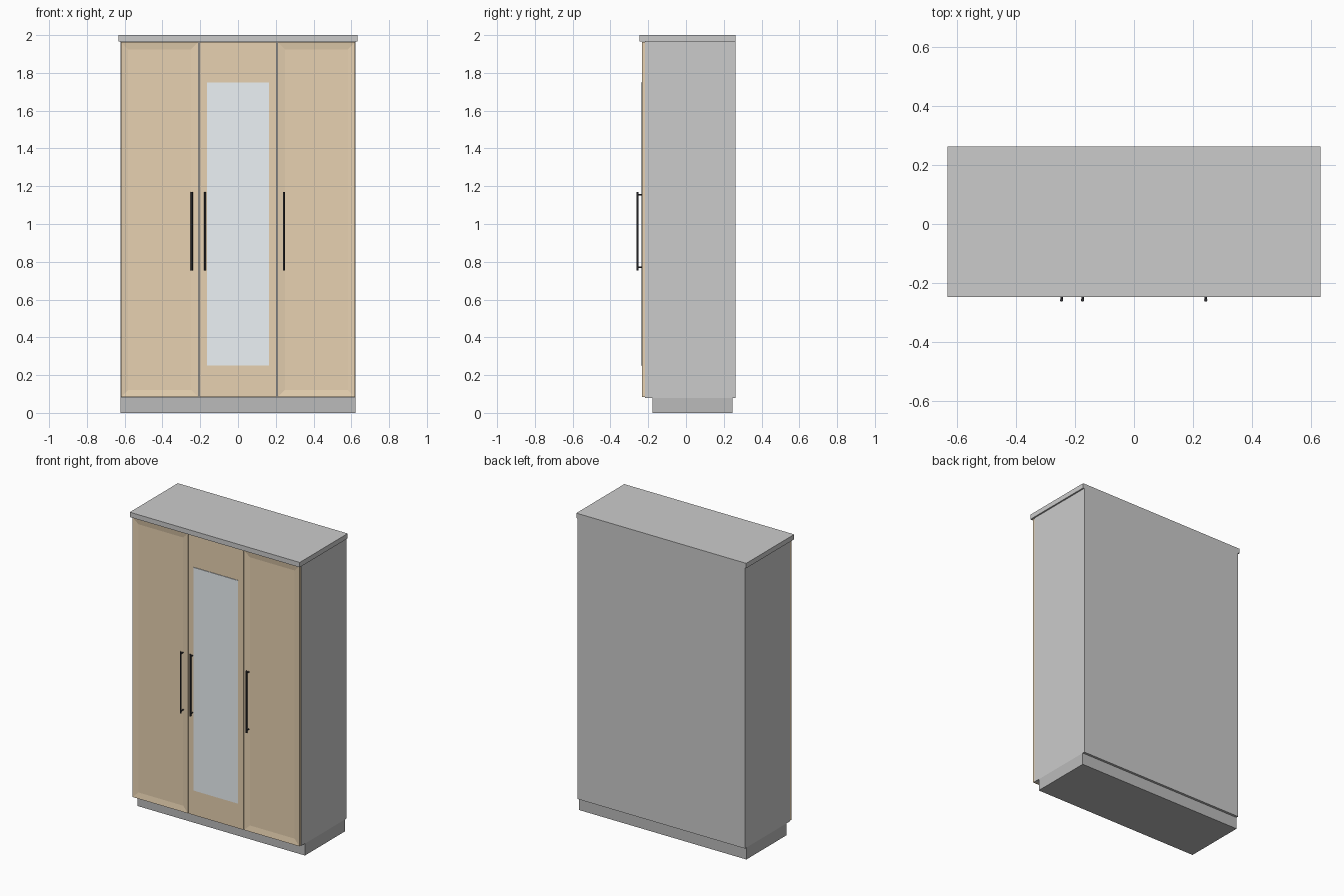
import bpy, bmesh
from mathutils import Matrix, Vector

if "Cube" in bpy.data.objects:
    bpy.data.objects.remove(bpy.data.objects["Cube"])


def material(name, rgb):
    m = bpy.data.materials.new(name)
    m.diffuse_color = (*rgb, 1)
    m.use_nodes = True
    m.node_tree.nodes["Principled BSDF"].inputs["Base Color"].default_value = m.diffuse_color
    return m


WOOD = material("wood", (0.80, 0.64, 0.44))
GLASS = material("mirror_glass", (0.84, 0.89, 0.92))
BLACK = material("dark_metal", (0.03, 0.03, 0.035))
DARK = material("dark_grey", (0.50, 0.50, 0.50))


def finish(bm, name, mat=None):
    mesh = bpy.data.meshes.new(name)
    bm.to_mesh(mesh)
    bm.free()
    ob = bpy.data.objects.new(name, mesh)
    bpy.context.collection.objects.link(ob)
    if mat:
        mesh.materials.append(mat)
    return ob


def box(name, x, y, z, mat=None, recess=None):
    """Box from (min, max) ranges; recess = (frame width, depth) sinks the front face."""
    bm = bmesh.new()
    size = [r[1] - r[0] for r in (x, y, z)]
    mid = [(r[0] + r[1]) / 2 for r in (x, y, z)]
    bmesh.ops.create_cube(bm, size=1, matrix=Matrix.Translation(mid) @ Matrix.Diagonal((*size, 1)))
    if recess:
        bm.normal_update()
        front = min(bm.faces, key=lambda f: f.calc_center_median().y)
        bmesh.ops.inset_region(bm, faces=[front], thickness=recess[0])
        for v in front.verts:
            v.co.y += recess[1]
    return finish(bm, name, mat)


def rod(bm, a, b, r):
    a, b = Vector(a), Vector(b)
    rot = Vector((0, 0, 1)).rotation_difference(b - a).to_matrix().to_4x4()
    bmesh.ops.create_cone(bm, cap_ends=True, segments=16, radius1=r, radius2=r,
                          depth=(b - a).length, matrix=Matrix.Translation((a + b) / 2) @ rot)


def handle(name, x):
    bm = bmesh.new()
    rod(bm, (x, -0.2575, 0.755), (x, -0.2575, 1.17), 0.0055)
    for z in (0.77, 1.155):
        rod(bm, (x, -0.2575, z), (x, -0.232, z), 0.004)
    ob = finish(bm, name, BLACK)
    bpy.context.view_layer.objects.active = ob
    ob.select_set(True)
    bpy.ops.object.shade_smooth_by_angle()
    ob.select_set(False)


# Carcass, plinth and top
box("plinth", (-0.622, 0.622), (-0.177, 0.247), (0, 0.08), DARK)
box("carcass", (-0.622, 0.622), (-0.216, 0.263), (0.08, 1.967))
box("top_board", (-0.632, 0.632), (-0.247, 0.263), (1.967, 2.0))

# Doors: outer pair have a sunken panel, the middle one is flat
DOOR_Y, DOOR_Z = (-0.234, -0.2165), (0.083, 1.964)
box("left_door", (-0.620, -0.209), DOOR_Y, DOOR_Z, WOOD, (0.055, 0.006))
box("right_door", (0.209, 0.620), DOOR_Y, DOOR_Z, WOOD, (0.055, 0.006))
box("middle_door", (-0.205, 0.205), DOOR_Y, DOOR_Z, WOOD)

# Mirror on the middle door
box("mirror", (-0.165, 0.165), (-0.238, -0.232), (0.25, 1.75), GLASS)

# Bar handles
for name, x in (("left_handle", -0.245), ("middle_handle", -0.174), ("right_handle", 0.243)):
    handle(name, x)
